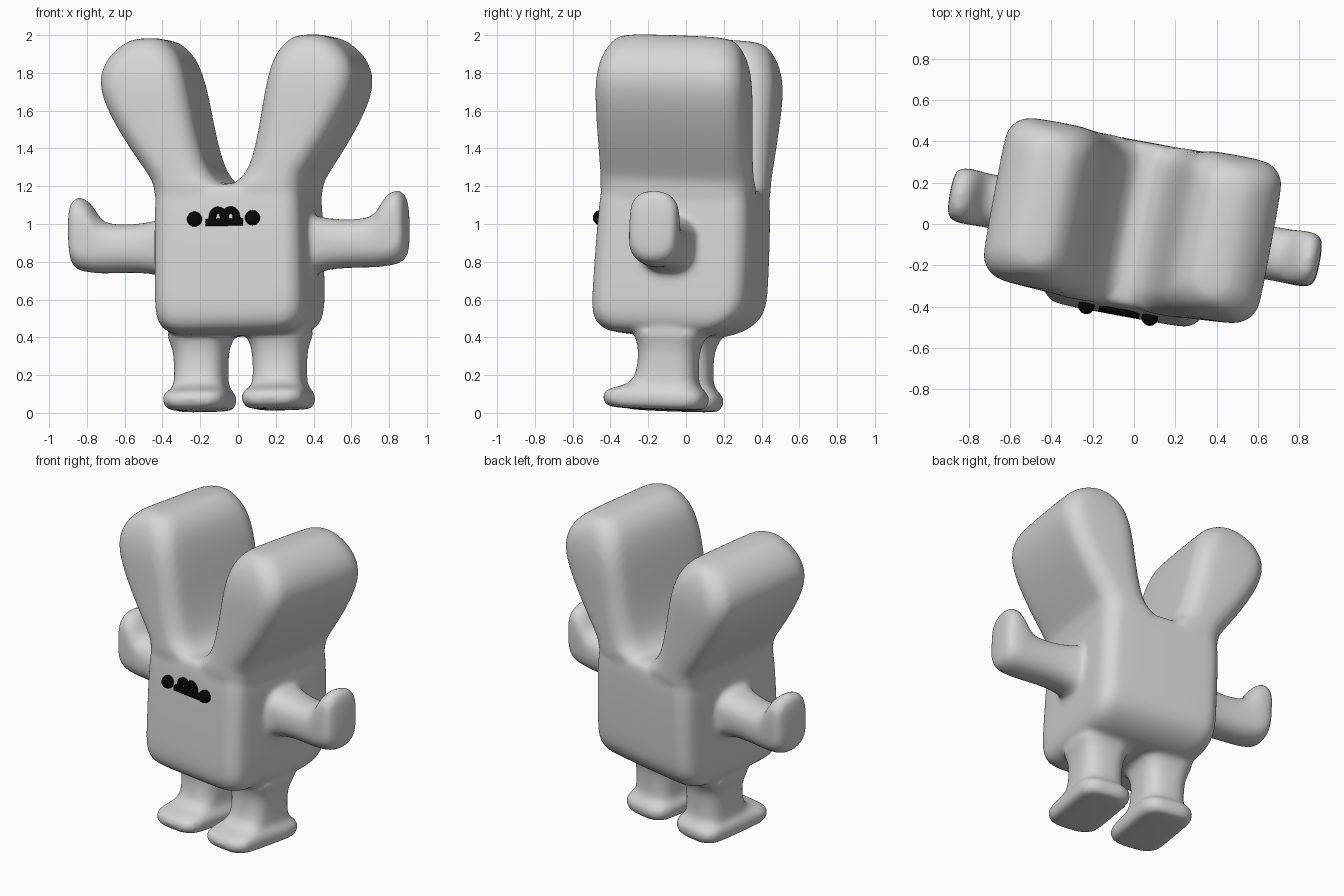
import bpy, bmesh, math
from mathutils import Matrix, Euler

cube = bpy.data.objects.get("Cube")
if cube:
    bpy.data.objects.remove(cube, do_unlink=True)

# The whole figure stands slightly turned and leaning
POSE = Matrix.Translation((0.03, 0, -0.012)) @ Euler(
    [math.radians(a) for a in (-2, -1.3, -10.5)]).to_matrix().to_4x4()


def material(name, value):
    mat = bpy.data.materials.new(name)
    mat.use_nodes = True
    mat.diffuse_color = (value, value, value, 1)
    bsdf = mat.node_tree.nodes["Principled BSDF"]
    bsdf.inputs["Base Color"].default_value = (value, value, value, 1)
    bsdf.inputs["Roughness"].default_value = 0.7
    return mat


grey = material("soft_grey", 0.67)
black = material("black", 0.002)


def rounded_rect(a0, a1, b0, b1, radius, steps=4):
    """Points of a rounded rectangle, counter-clockwise."""
    r = min(radius, (a1 - a0) * 0.49, (b1 - b0) * 0.49)
    corners = ((a1 - r, b1 - r), (a0 + r, b1 - r), (a0 + r, b0 + r), (a1 - r, b0 + r))
    pts = []
    for i, (a, b) in enumerate(corners):
        for k in range(steps + 1):
            t = math.pi / 2 * (i + k / steps)
            pts.append((a + r * math.cos(t), b + r * math.sin(t)))
    return pts


def loft(bm, rings, radius, place):
    """Skin a closed shell through rings of (level, a0, a1, b0, b1)."""
    loops = [[bm.verts.new(place(level, a, b)) for a, b in rounded_rect(*box, radius)]
             for level, *box in rings]
    for low, high in zip(loops, loops[1:]):
        for i in range(len(low)):
            j = (i + 1) % len(low)
            bm.faces.new((low[i], low[j], high[j], high[i]))
    bm.faces.new(loops[0][::-1])
    bm.faces.new(loops[-1])


def finish(obj, mat):
    obj.data.materials.append(mat)
    obj.matrix_world = POSE @ obj.matrix_world
    return obj


# Levels: height, half width, back to front limits
torso = [(0.415, 0.28, -0.34, 0.12), (0.435, 0.35, -0.42, 0.20), (0.48, 0.39, -0.465, 0.29),
         (0.56, 0.403, -0.478, 0.355), (0.68, 0.403, -0.476, 0.365),
         (1.17, 0.40, -0.46, 0.362), (1.205, 0.38, -0.44, 0.34), (1.22, 0.3, -0.39, 0.30)]
# Height, inner and outer edge, half depth
ear = [(1.08, 0.0, 0.398, 0.40), (1.19, 0.0, 0.402, 0.408), (1.225, 0.04, 0.41, 0.408),
       (1.25, 0.075, 0.42, 0.406), (1.31, 0.115, 0.46, 0.405), (1.45, 0.155, 0.555, 0.405),
       (1.60, 0.182, 0.64, 0.405), (1.72, 0.205, 0.685, 0.405), (1.82, 0.228, 0.685, 0.395),
       (1.91, 0.262, 0.64, 0.37), (1.975, 0.32, 0.565, 0.33), (2.003, 0.38, 0.49, 0.27)]
# Distance out, lower and upper edge, half depth
arm = [(0.33, 0.71, 1.07, 0.17), (0.41, 0.74, 1.045, 0.15), (0.48, 0.76, 1.03, 0.138),
       (0.58, 0.765, 1.02, 0.13), (0.70, 0.765, 1.025, 0.13), (0.75, 0.765, 1.055, 0.13),
       (0.785, 0.77, 1.125, 0.132), (0.83, 0.775, 1.172, 0.134), (0.88, 0.79, 1.172, 0.13),
       (0.912, 0.835, 1.125, 0.1)]
# Height, half width, front and back
leg = [(0.02, 0.13, -0.34, 0.11), (0.035, 0.16, -0.39, 0.14), (0.075, 0.17, -0.405, 0.15),
       (0.11, 0.167, -0.395, 0.148), (0.13, 0.15, -0.35, 0.125), (0.148, 0.138, -0.275, 0.105),
       (0.19, 0.135, -0.235, 0.095), (0.30, 0.137, -0.222, 0.092), (0.37, 0.147, -0.23, 0.10),
       (0.42, 0.17, -0.25, 0.13), (0.47, 0.16, -0.25, 0.13)]

# Plush body: torso, ears, arms and legs fused into one soft skin
bm = bmesh.new()
loft(bm, [(z, -w, w, f, b) for z, w, f, b in torso], 0.11, lambda l, a, b: (a, b, l))
for side in (1, -1):
    loft(bm, [(z, i, o, -0.05 - d, -0.05 + d) for z, i, o, d in ear], 0.125,
         lambda l, a, b: (side * a, b, l))
    loft(bm, [(x, -0.055 - d, -0.055 + d, lo, hi) for x, lo, hi, d in arm], 0.11,
         lambda l, a, b: (side * l, a, b))
    loft(bm, [(z, 0.212 - w, 0.212 + w, f, b) for z, w, f, b in leg], 0.1,
         lambda l, a, b: (side * a, b, l))
bmesh.ops.recalc_face_normals(bm, faces=bm.faces)
mesh = bpy.data.meshes.new("plush_body")
bm.to_mesh(mesh)
bm.free()
body = bpy.data.objects.new("plush_body", mesh)
bpy.context.collection.objects.link(body)
body.modifiers.new("round", 'SUBSURF').levels = 2
body.modifiers["round"].render_levels = 2
fuse = body.modifiers.new("fuse", 'REMESH')
fuse.mode = 'VOXEL'
fuse.voxel_size = 0.016
fuse.use_smooth_shade = True
soften = body.modifiers.new("soften", 'SMOOTH')
soften.factor = 0.5
soften.iterations = 8
finish(body, grey)

# Eyes
for name, x in (("right_eye", -0.16), ("left_eye", 0.152)):
    bpy.ops.mesh.primitive_uv_sphere_add(segments=24, ring_count=16, radius=0.04,
                                         location=(x, -0.473, 1.026))
    bpy.ops.object.shade_smooth()
    bpy.context.view_layer.update()
    eye = bpy.context.object
    eye.name = name
    finish(eye, black)

# Mouth: two small arches over a base line
curve = bpy.data.curves.new("mouth", 'CURVE')
curve.dimensions = '3D'
curve.bevel_depth = 0.02
curve.bevel_resolution = 3
curve.use_fill_caps = True


def stroke(points):
    line = curve.splines.new('POLY')
    line.points.add(len(points) - 1)
    for p, (x, z) in zip(line.points, points):
        p.co = (x, -0.468, z, 1)


stroke([(-0.1, 1.006), (0.1, 1.006)])
for cx in (-0.034, 0.034):
    arch = [(cx + 0.029 * math.cos(math.pi * k / 10), 1.04 + 0.03 * math.sin(math.pi * k / 10))
            for k in range(11)]
    stroke([(cx + 0.036, 1.006)] + arch + [(cx - 0.036, 1.006)])
mouth = bpy.data.objects.new("mouth", curve)
bpy.context.collection.objects.link(mouth)
finish(mouth, black)
